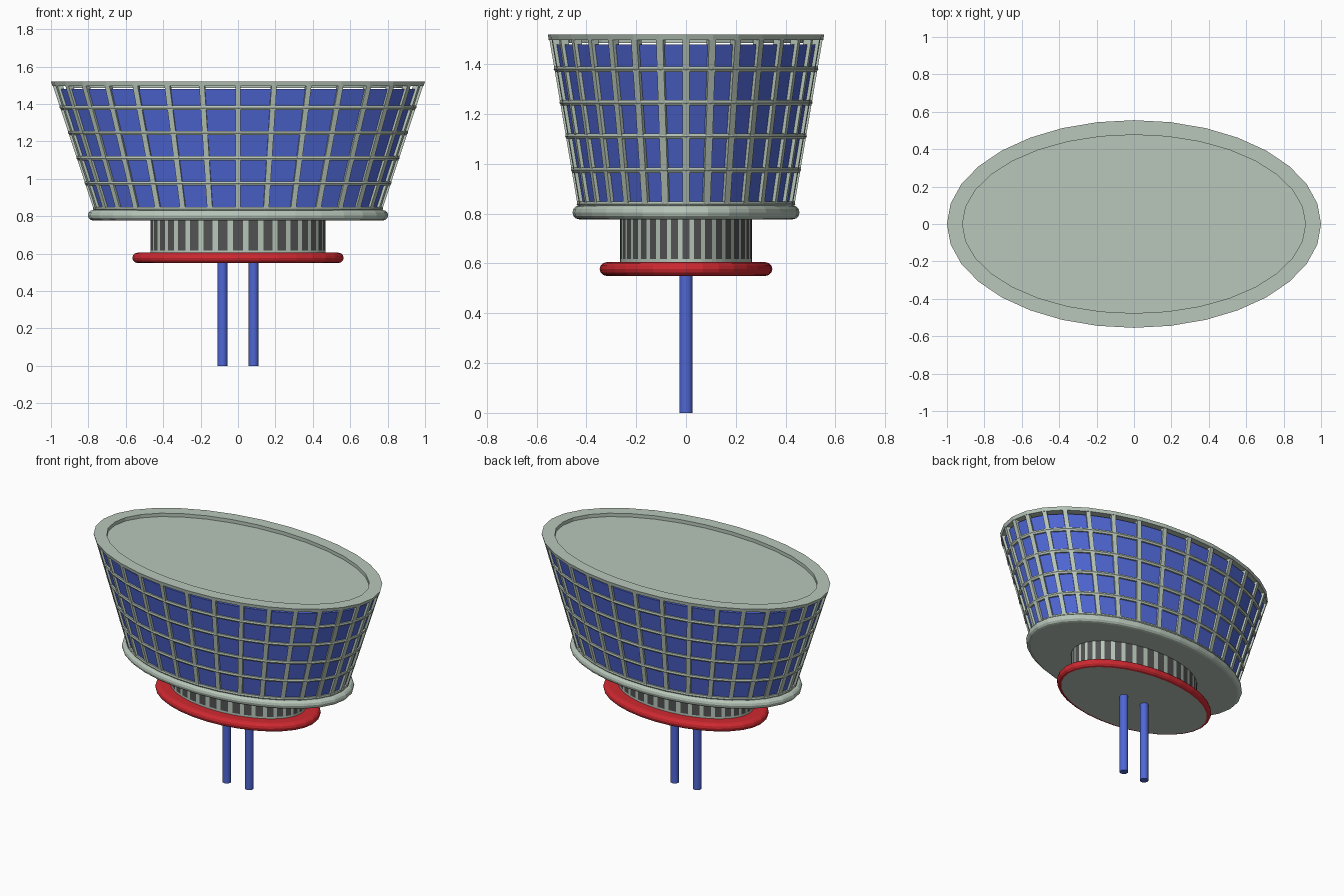
import bpy, math
from mathutils import Vector

if "Cube" in bpy.data.objects:
    bpy.data.objects.remove(bpy.data.objects["Cube"])


def mat(name, c):
    m = bpy.data.materials.new(name)
    m.diffuse_color = (*c, 1)
    m.use_nodes = True
    m.node_tree.nodes["Principled BSDF"].inputs["Base Color"].default_value = m.diffuse_color
    return m


GREY = mat("pale green grey", (0.48, 0.57, 0.49))
BLUE = mat("blue", (0.078, 0.135, 0.66))
RED = mat("red", (0.62, 0.022, 0.03))
DARK = mat("dark grey", (0.085, 0.085, 0.085))
N = 32


def make(name, verts, faces, mats):
    me = bpy.data.meshes.new(name)
    me.from_pydata(verts, [], faces)
    ob = bpy.data.objects.new(name, me)
    bpy.context.collection.objects.link(ob)
    for m in mats:
        me.materials.append(m)
    return ob


def loft(name, profile, mats, angles=None, closed=False):
    """Stack ellipses (rx, ry, z); cap the ends, or join last to first when closed."""
    angles = angles or [2 * math.pi * i / N for i in range(N)]
    n, k = len(angles), len(profile)
    verts = [(rx * math.cos(a), ry * math.sin(a), z) for rx, ry, z in profile for a in angles]
    faces = []
    for j in range(k if closed else k - 1):
        p, q = j * n, (j + 1) % k * n
        faces += [(p + i, p + (i + 1) % n, q + (i + 1) % n, q + i) for i in range(n)]
    if not closed:
        faces += [tuple(reversed(range(n))), tuple(range((k - 1) * n, k * n))]
    return make(name, verts, faces, mats)


def rounded_disc(name, rx, ry, z0, z1, mats):
    r = (z1 - z0) / 2
    prof = []
    for i in range(7):
        t = math.pi * (i / 6 - 0.5)
        d = r * (1 - math.cos(t))
        prof.append((rx - d, ry - d, (z0 + z1) / 2 + r * math.sin(t)))
    return loft(name, prof, mats)


def wall(z, inset=0.0):
    """Half axes of the flared wall at height z."""
    return 1 - 0.33 * (1.52 - z) - inset, 0.555 - 0.17 * (1.52 - z) - inset


# Two legs
for side, x in (("left", -0.083), ("right", 0.083)):
    bpy.ops.mesh.primitive_cylinder_add(vertices=24, radius=0.027, depth=0.56, location=(x, 0, 0.28))
    leg = bpy.context.object
    leg.name = side + "_leg"
    leg.data.materials.append(BLUE)
    bpy.ops.object.shade_smooth_by_angle()

# Red foot disc with grey underside
foot = rounded_disc("foot_disc", 0.565, 0.347, 0.55, 0.605, [RED, GREY])
for p in foot.data.polygons:
    if p.normal.z < -0.99:
        p.material_index = 1

# Neck with a ring of dark windows
half = math.radians(3.2)
neck_angles = []
for i in range(36):
    c = math.radians(10 * i)
    neck_angles += [c - half, c + half]
neck = loft("neck", [(0.468, 0.265, 0.59), (0.468, 0.265, 0.618), (0.468, 0.265, 0.79)],
            [GREY, DARK], neck_angles)
for p in neck.data.polygons:
    if p.index >= 72 and p.index < 144 and p.index % 2 == 0:
        p.material_index = 1

# Rounded base ring under the glass
rounded_disc("base_ring", 0.803, 0.456, 0.777, 0.833, [GREY])

# Flared glass wall
loft("glass_wall", [(*wall(0.82, 0.016), 0.82), (*wall(1.48, 0.016), 1.48)], [BLUE])

# Horizontal rails
for i, z in enumerate((0.838, 0.975, 1.11, 1.245, 1.38)):
    h = 0.011
    loft("rail_%d" % (i + 1), [(*wall(z - h, 0.03), z - h), (*wall(z - h, 0.005), z - h),
                               (*wall(z, 0), z), (*wall(z + h, 0.005), z + h),
                               (*wall(z + h, 0.03), z + h)], [GREY], closed=True)

# Upright mullions at each corner of the wall
verts, faces = [], []
for i in range(N):
    a = 2 * math.pi * i / N
    base = len(verts)
    rx, ry = wall(1.2)
    nrm = Vector((math.cos(a) / rx, math.sin(a) / ry, 0)).normalized()
    tan = Vector((-nrm.y, nrm.x, 0)) * 0.0145
    for z in (0.82, 1.51):
        ex, ey = wall(z)
        p = Vector((ex * math.cos(a), ey * math.sin(a), z))
        for d, s in ((-0.035, -1), (-0.035, 1), (-0.003, 1), (-0.003, -1)):
            verts.append(p + nrm * d + tan * s)
    for k in range(4):
        m = (k + 1) % 4
        faces.append((base + m, base + k, base + 4 + k, base + 4 + m))
    faces += [(base, base + 1, base + 2, base + 3), (base + 7, base + 6, base + 5, base + 4)]
make("mullions", verts, faces, [GREY])

# Top rim and recessed roof
loft("roof_and_rim", [(*wall(1.497, 0.03), 1.497), (*wall(1.497), 1.497), (1.0, 0.555, 1.52),
                      (0.917, 0.477, 1.52), (0.917, 0.477, 1.485)], [GREY])
